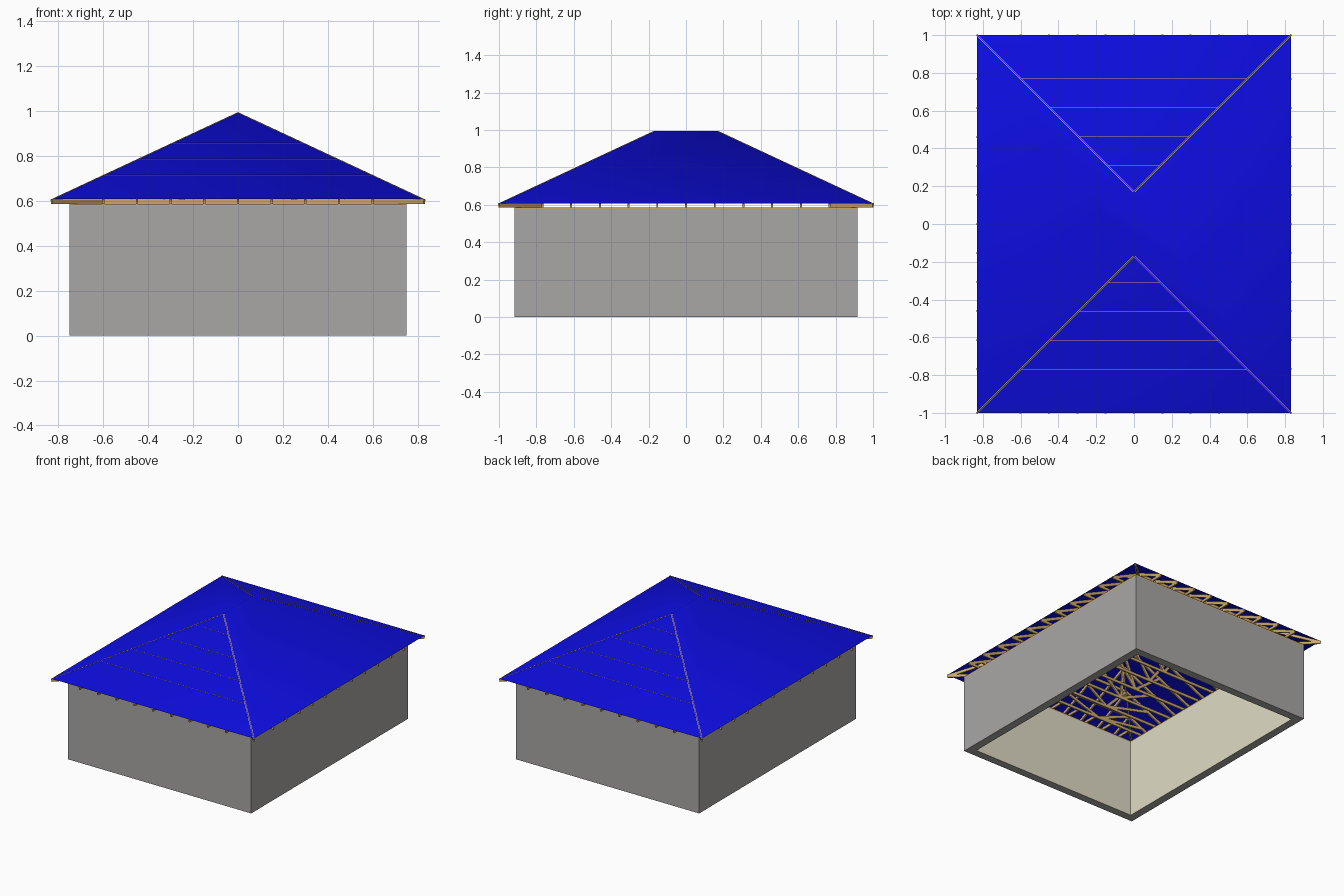
import bpy, bmesh
from mathutils import Vector

if "Cube" in bpy.data.objects:
    bpy.data.objects.remove(bpy.data.objects["Cube"])

EX, EY = 0.83, 1.0          # eave half sizes
WX, WY = 0.75, 0.917        # wall half sizes
T = 0.06                    # wall thickness
Z_WALL, Z_PLATE, Z_EAVE, Z_RIDGE = 0.577, 0.587, 0.608, 0.995
RIDGE_Y = EY - EX
SLOPE = (Z_RIDGE - Z_EAVE) / EX
W, D = 0.010, 0.020         # timber width and depth


def material(name, rgb):
    m = bpy.data.materials.new(name)
    m.diffuse_color = (*rgb, 1)
    m.use_nodes = True
    m.node_tree.nodes["Principled BSDF"].inputs["Base Color"].default_value = m.diffuse_color
    return m


grey = material("grey render", (0.40, 0.39, 0.375))
cream = material("cream plaster", (0.74, 0.71, 0.56))
wood = material("timber", (0.60, 0.40, 0.16))
blue = material("blue roofing", (0.004, 0.004, 0.75))


def make_object(name, bm, *mats):
    mesh = bpy.data.meshes.new(name)
    bm.to_mesh(mesh)
    bm.free()
    ob = bpy.data.objects.new(name, mesh)
    bpy.context.collection.objects.link(ob)
    for m in mats:
        mesh.materials.append(m)
    return ob


def ring(z0, z1):
    """Rectangular wall ring; inward-facing faces get material 1."""
    bm = bmesh.new()
    loops = []
    for inset, z in ((0, z0), (0, z1), (T, z1), (T, z0)):
        x, y = WX - inset, WY - inset
        loops.append([bm.verts.new((sx * x, sy * y, z))
                      for sx, sy in ((-1, -1), (1, -1), (1, 1), (-1, 1))])
    for k in range(4):
        a, b = loops[k], loops[(k + 1) % 4]
        for i in range(4):
            j = (i + 1) % 4
            f = bm.faces.new((a[i], a[j], b[j], b[i]))
            f.material_index = 1 if k == 2 else 0
    bmesh.ops.recalc_face_normals(bm, faces=bm.faces)
    return bm


def beam(bm, p, q, w=W, d=D):
    """Timber of width w and depth d from p to q."""
    p, q = Vector(p), Vector(q)
    axis = (q - p).normalized()
    ref = Vector((0, 0, 1)) if abs(axis.z) < 0.999 else Vector((0, 1, 0))
    side = axis.cross(ref).normalized()
    up = side.cross(axis)
    if abs(axis.z) >= 0.999:
        side, up = up, side
    corners = [side * sx * w / 2 + up * sy * d / 2
               for sx, sy in ((-1, -1), (1, -1), (1, 1), (-1, 1))]
    a = [bm.verts.new(p + c) for c in corners]
    b = [bm.verts.new(q + c) for c in corners]
    faces = [bm.faces.new(a), bm.faces.new(b)]
    for i in range(4):
        j = (i + 1) % 4
        faces.append(bm.faces.new((a[i], a[j], b[j], b[i])))
    bmesh.ops.recalc_face_normals(bm, faces=faces)


def roof_z(dist):
    """Roof height at a distance in from the eave."""
    return Z_EAVE + SLOPE * dist


DROP = D * 0.56             # rafter centre line below the roof sheet
Z_CHORD = Z_PLATE + D / 2   # bottom chord centre line

# Walls and timber wall plate
make_object("walls", ring(0, Z_WALL), grey, cream)
make_object("wall_plate", ring(Z_WALL, Z_PLATE), wood, wood)

# Hipped roof sheet
bm = bmesh.new()
e = [bm.verts.new((sx * EX, sy * EY, Z_EAVE))
     for sx, sy in ((-1, -1), (1, -1), (1, 1), (-1, 1))]
r0 = bm.verts.new((0, -RIDGE_Y, Z_RIDGE))
r1 = bm.verts.new((0, RIDGE_Y, Z_RIDGE))
for f in ((e[0], e[1], r0), (e[1], e[2], r1, r0), (e[2], e[3], r1), (e[3], e[0], r0, r1)):
    bm.faces.new(f).smooth = True
make_object("roof_sheet", bm, blue)

# Cross trusses: full triangles near the middle, flat-topped under the hips
bm = bmesh.new()
for k in range(-5, 6):
    y = k * 0.1535
    flat = max(0.0, abs(y) - RIDGE_Y)
    zt = roof_z(EX - flat) - DROP
    beam(bm, (-EX, y, Z_CHORD), (EX, y, Z_CHORD))
    if flat > 0.01:
        beam(bm, (-flat, y, zt), (flat, y, zt))
    for s in (-1, 1):
        beam(bm, (s * EX, y, Z_EAVE - DROP), (s * flat, y, zt))
        mid = (EX + flat) / 2
        top = (s * mid, y, roof_z(EX - mid) - DROP)
        low = (s * max(0.27, flat * 0.55), y, Z_CHORD)
        beam(bm, top, low)
        beam(bm, low, (s * flat, y, zt))
        if flat > 0.01:
            beam(bm, low, (0, y, zt))
make_object("roof_trusses", bm, wood)

# End jacks: rafters up to the hip line with short ties to the last truss
bm = bmesh.new()
GIRDER_Y = 5 * 0.1535
for s in (-1, 1):
    for k in range(-4, 5):
        x = k * 0.15
        yi = RIDGE_Y + abs(x)
        beam(bm, (x, s * EY, Z_EAVE - DROP), (x, s * yi, roof_z(EY - yi) - DROP))
        beam(bm, (x, s * EY, Z_CHORD), (x, s * GIRDER_Y, Z_CHORD))
make_object("end_jacks", bm, wood)

# Diagonal hip rafters and corner ties
bm = bmesh.new()
for sx in (-1, 1):
    for sy in (-1, 1):
        beam(bm, (sx * EX, sy * EY, Z_EAVE - DROP), (0, sy * RIDGE_Y, Z_RIDGE - DROP))
        beam(bm, (sx * EX, sy * EY, Z_CHORD),
             (sx * (GIRDER_Y - RIDGE_Y), sy * GIRDER_Y, Z_CHORD))
make_object("hip_rafters", bm, wood)
